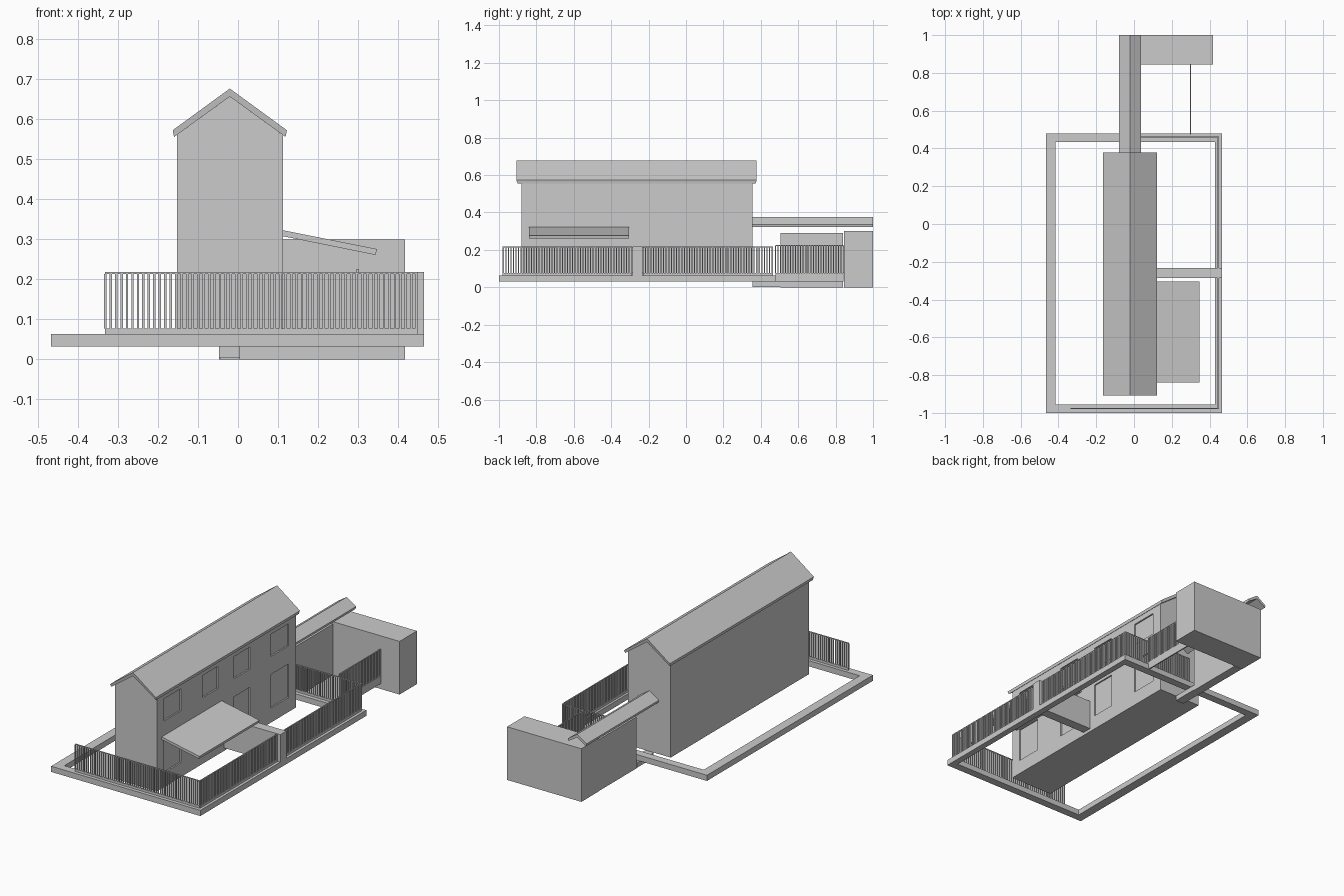
import bpy, bmesh
from mathutils import Vector

if "Cube" in bpy.data.objects:
    bpy.data.objects.remove(bpy.data.objects["Cube"])


def add_box(bm, a, b):
    # axis aligned box from min corner a to max corner b
    vs = [bm.verts.new((x, y, z)) for x in (a[0], b[0]) for y in (a[1], b[1]) for z in (a[2], b[2])]
    for f in ((0, 1, 3, 2), (4, 6, 7, 5), (0, 4, 5, 1), (2, 3, 7, 6), (0, 2, 6, 4), (1, 5, 7, 3)):
        bm.faces.new([vs[i] for i in f])


def finish(name, bm):
    bmesh.ops.recalc_face_normals(bm, faces=bm.faces[:])
    me = bpy.data.meshes.new(name)
    bm.to_mesh(me)
    bm.free()
    ob = bpy.data.objects.new(name, me)
    bpy.context.collection.objects.link(ob)
    return ob


def boxes(name, *pairs):
    bm = bmesh.new()
    for a, b in pairs:
        add_box(bm, a, b)
    return finish(name, bm)


def extrude_y(name, profile, y0, y1, flare=0.0, z_top=0.0):
    # x/z profile run along y; points at or above z_top reach out by flare
    bm = bmesh.new()
    ends = []
    for y, s in ((y0, -1), (y1, 1)):
        ends.append([bm.verts.new((x, y + (s * flare if z >= z_top else 0), z)) for x, z in profile])
    n = len(profile)
    for e in ends:
        bm.faces.new(e)
    for i in range(n):
        j = (i + 1) % n
        bm.faces.new((ends[0][i], ends[0][j], ends[1][j], ends[1][i]))
    return finish(name, bm)


def fence(name, p, q, top, base=0.063):
    # straight run of bars between a bottom and a top rail
    p, q = Vector(p), Vector(q)
    d = q - p
    n = round(d.length / 0.0137)
    u = d.normalized()
    side = Vector((-u.y, u.x))
    bm = bmesh.new()

    def piece(c0, c1, t, z0, z1):
        pts = [c0 - side * t, c0 + side * t, c1 - side * t, c1 + side * t]
        xs, ys = [v.x for v in pts], [v.y for v in pts]
        add_box(bm, (min(xs), min(ys), z0), (max(xs), max(ys), z1))

    piece(p, q, 0.0035, base, 0.077)
    piece(p, q, 0.003, top - 0.004, top)
    for i in range(n + 1):
        c = p + d * (i / n)
        piece(c - u * 0.003, c + u * 0.003, 0.003, 0.077, top - 0.004)
    return finish(name, bm)


# main house with gabled ends
house = extrude_y("house_body", [(-0.153, 0.032), (0.112, 0.032), (0.112, 0.561),
                                 (-0.0205, 0.657), (-0.153, 0.561)], -0.88, 0.355)

# shallow recessed windows and doors on the right face
win = bmesh.new()
for y0, y1 in ((-0.82, -0.668), (-0.477, -0.338), (-0.195, -0.055), (0.136, 0.292)):
    for z0, z1 in ((0.405, 0.53), (0.113, 0.303)):
        add_box(win, (0.104, y0, z0), (0.15, y1, z1))
cutter = finish("window_cutter", win)
cutter.hide_render = True
cutter.hide_viewport = True
mod = house.modifiers.new("windows", "BOOLEAN")
mod.operation = 'DIFFERENCE'
mod.solver = 'EXACT'
mod.object = cutter

# house roof
extrude_y("house_roof", [(-0.163, 0.573), (-0.0205, 0.677), (0.122, 0.573), (0.119, 0.556),
                         (-0.0205, 0.657), (-0.16, 0.556)], -0.901, 0.372, 0.006, 0.57)

# sloping canopy over the right side
extrude_y("canopy", [(0.112, 0.323), (0.347, 0.276), (0.344, 0.261), (0.112, 0.308)], -0.84, -0.305)

# kerb ring around the plot
xo0, xi0, xi1, xo1 = -0.467, -0.415, 0.43, 0.465
yo0, yi0, yi1, yo1 = -1.0, -0.955, 0.435, 0.48
ring = bmesh.new()
loops = []
for z in (0.032, 0.064):
    for x0, x1, y0, y1 in ((xo0, xo1, yo0, yo1), (xi0, xi1, yi0, yi1)):
        loops.append([ring.verts.new(c) for c in ((x0, y0, z), (x1, y0, z), (x1, y1, z), (x0, y1, z))])
for a, b in ((0, 1), (2, 3), (0, 2), (1, 3)):
    for i in range(4):
        j = (i + 1) % 4
        ring.faces.new((loops[a][i], loops[a][j], loops[b][j], loops[b][i]))
finish("plot_kerb", ring)

# dividing wall from the house to the right fence
boxes("dividing_wall", ((0.11, -0.287, 0.05), (0.465, -0.232, 0.219)))

# fences
fence("front_fence", (-0.332, -0.977), (0.447, -0.977), 0.218)
fence("right_fence_front", (0.446, -0.977), (0.446, -0.29), 0.218)
fence("right_fence_back", (0.446, -0.23), (0.446, 0.461), 0.218)
fence("back_fence", (0.0, 0.461), (0.446, 0.461), 0.218)
fence("yard_fence", (0.299, 0.478), (0.299, 0.843), 0.226, 0.032)

# rear shed, side wall and doorstep
boxes("rear_shed", ((-0.047, 0.845, 0.0), (0.417, 1.0, 0.30)))
boxes("side_wall", ((-0.045, 0.505, 0.0), (0.005, 0.84, 0.29)))
boxes("gate_step", ((-0.047, 0.355, 0.003), (0.005, 0.505, 0.032)))

# small roof over the passage
extrude_y("passage_roof", [(-0.079, 0.336), (-0.0205, 0.375), (0.037, 0.336), (0.034, 0.322),
                           (-0.0205, 0.357), (-0.076, 0.322)], 0.355, 1.0)
